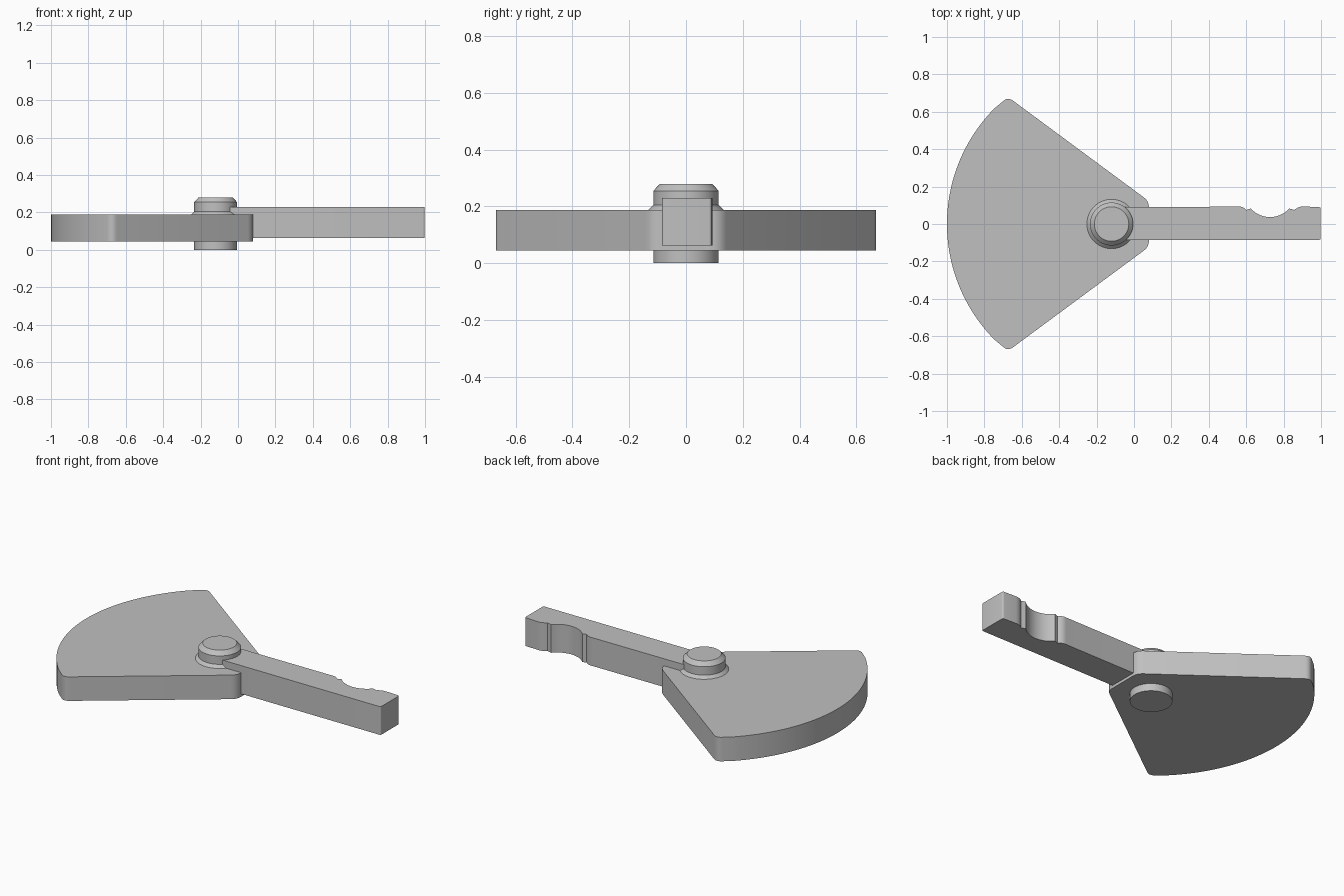
import bpy, bmesh, math
from mathutils import Vector

cube = bpy.data.objects.get("Cube")
if cube:
    bpy.data.objects.remove(cube)

grey = bpy.data.materials.new("light_grey")
grey.use_nodes = True
grey.diffuse_color = (0.53, 0.53, 0.53, 1)
grey.node_tree.nodes["Principled BSDF"].inputs["Base Color"].default_value = (0.53, 0.53, 0.53, 1)

HUB_X = -0.12


def finish(name, bm):
    bmesh.ops.recalc_face_normals(bm, faces=bm.faces[:])
    mesh = bpy.data.meshes.new(name)
    bm.to_mesh(mesh)
    bm.free()
    mesh.materials.append(grey)
    obj = bpy.data.objects.new(name, mesh)
    bpy.context.collection.objects.link(obj)
    bpy.ops.object.select_all(action='DESELECT')
    obj.select_set(True)
    bpy.context.view_layer.objects.active = obj
    bpy.ops.object.shade_smooth_by_angle(angle=math.radians(30))
    return obj


def slab(name, outline, z0, z1):
    """Extrude a closed outline between two heights."""
    bm = bmesh.new()
    face = bm.faces.new([bm.verts.new((x, y, z0)) for x, y in outline])
    top = bmesh.ops.extrude_face_region(bm, geom=[face])["geom"]
    verts = [v for v in top if isinstance(v, bmesh.types.BMVert)]
    bmesh.ops.translate(bm, verts=verts, vec=(0, 0, z1 - z0))
    return finish(name, bm)


def lathe(name, profile, sides=64):
    """Revolve a radius/height profile around the pivot axis."""
    bm = bmesh.new()
    rings = []
    for r, z in profile:
        rings.append([bm.verts.new((HUB_X + r * math.cos(a), r * math.sin(a), z))
                      for a in (math.tau * i / sides for i in range(sides))])
    for low, high in zip(rings, rings[1:]):
        for i in range(sides):
            j = (i + 1) % sides
            bm.faces.new((low[i], low[j], high[j], high[i]))
    bm.faces.new(rings[0])
    bm.faces.new(rings[-1])
    return finish(name, bm)


def arc(cx, cy, r, a0, a1, n):
    return [(cx + r * math.cos(math.radians(a0 + (a1 - a0) * i / n)),
             cy + r * math.sin(math.radians(a0 + (a1 - a0) * i / n))) for i in range(n + 1)]


def rounded(points, radius, n=6):
    """Soften each corner of a short path with a quadratic curve."""
    out = []
    for a, b, c in zip(points, points[1:], points[2:]):
        a, b, c = Vector(a), Vector(b), Vector(c)
        p, q = b + (a - b).normalized() * radius, b + (c - b).normalized() * radius
        for i in range(n + 1):
            t = i / n
            out.append(tuple(p * (1 - t) ** 2 + b * 2 * t * (1 - t) + q * t * t))
    return out


# Fan-shaped plate: straight edges, rounded corners, large outer arc
half = rounded([(0.08, 0), (0.08, 0.122), (-0.675, 0.68), (-0.75, 0.61)], 0.035)
sweep = arc(HUB_X, 0, 0.88, 135.5, 224.5, 64)
outline = half + sweep + [(x, -y) for x, y in reversed(half)]
slab("fan_plate", outline, 0.045, 0.188)

# Lever arm with a scooped thumb notch near its end
notch = rounded([(0.99, 0.09), (0.88, 0.095), (0.84, 0.06)], 0.03)
scoop = arc(0.727, 0.175, 0.138, -42, -138, 24)
bump = rounded([(0.61, 0.065), (0.58, 0.097), (0.53, 0.09)], 0.03)
tip = rounded([(0.5, -0.085), (0.998, -0.085), (0.998, 0.09), (0.9, 0.09)], 0.01, 4)
lever = [(HUB_X, -0.085)] + tip + notch + scoop + bump + [(HUB_X, 0.09)]
slab("lever_arm", lever, 0.062, 0.23)

# Pivot pin with a chamfered head, and the sloped collar at its foot
lathe("pivot_pin", [(0.115, 0), (0.115, 0.255), (0.092, 0.279)])
lathe("pivot_collar", [(0.132, 0.18), (0.132, 0.188), (0.115, 0.205)])
